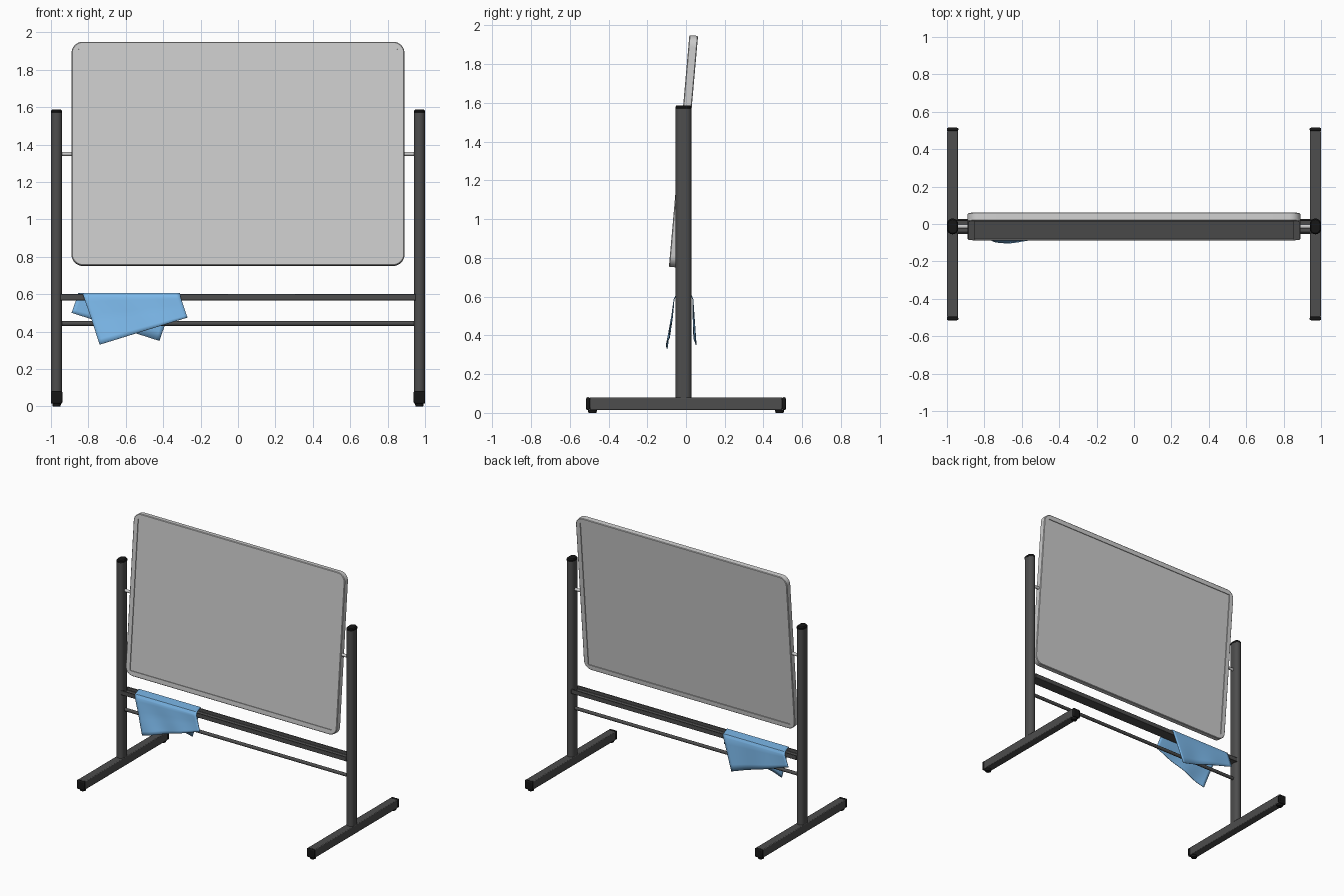
import bpy, bmesh, math
from mathutils import Vector

if "Cube" in bpy.data.objects:
    bpy.data.objects.remove(bpy.data.objects["Cube"])

YC = -0.013          # depth centre of posts, rails and board


def material(name, rgb):
    m = bpy.data.materials.new(name)
    m.diffuse_color = (*rgb, 1)
    m.use_nodes = True
    m.node_tree.nodes["Principled BSDF"].inputs["Base Color"].default_value = m.diffuse_color
    return m


DARK = material("dark_metal", (0.075, 0.075, 0.075))
BLACK = material("black_plastic", (0.008, 0.008, 0.008))
BLUE = material("blue_cloth", (0.2, 0.48, 0.82))


def add_object(name, bm, mat=None, bevel=0, smooth=True):
    bmesh.ops.recalc_face_normals(bm, faces=bm.faces)
    me = bpy.data.meshes.new(name)
    bm.to_mesh(me)
    bm.free()
    ob = bpy.data.objects.new(name, me)
    bpy.context.collection.objects.link(ob)
    if mat:
        me.materials.append(mat)
    if bevel:
        b = ob.modifiers.new("bevel", 'BEVEL')
        b.width, b.segments, b.limit_method = bevel, 2, 'ANGLE'
    if smooth:
        bpy.ops.object.select_all(action='DESELECT')
        ob.select_set(True)
        bpy.context.view_layer.objects.active = ob
        bpy.ops.object.shade_smooth_by_angle(angle=math.radians(35))
    return ob


def loft(name, loops, mat=None, caps=True, cyclic=False, **kw):
    """Skin a series of closed loops that share a point count."""
    bm = bmesh.new()
    rings = [[bm.verts.new(p) for p in lp] for lp in loops]
    n = len(rings[0])
    pairs = list(zip(rings, rings[1:])) + ([(rings[-1], rings[0])] if cyclic else [])
    for a, b in pairs:
        for i in range(n):
            j = (i + 1) % n
            bm.faces.new((a[i], a[j], b[j], b[i]))
    if caps:
        bm.faces.new(rings[0])
        bm.faces.new(rings[-1])
    return add_object(name, bm, mat, **kw)


def rounded_rect(hw, hh, r, seg=8):
    pts = []
    for k, (sx, sy) in enumerate(((1, 1), (-1, 1), (-1, -1), (1, -1))):
        for i in range(seg + 1):
            a = math.pi / 2 * (k + i / seg)
            pts.append((sx * (hw - r) + r * math.cos(a), sy * (hh - r) + r * math.sin(a)))
    return pts


def box(name, lo, hi, mat=None, bevel=0):
    (x0, y0, z0), (x1, y1, z1) = lo, hi
    loop = [(x0, y0), (x1, y0), (x1, y1), (x0, y1)]
    return loft(name, [[(x, y, z) for x, y in loop] for z in (z0, z1)], mat, bevel=bevel)


def rod_x(name, x0, x1, y, z, r, mat=None):
    c = [(r * math.cos(i * math.tau / 20), r * math.sin(i * math.tau / 20)) for i in range(20)]
    return loft(name, [[(x, y + a, z + b) for a, b in c] for x in (x0, x1)], mat)


def upright(name, x, y, levels, mat):
    """Vertical piece from (z, half width, half depth) levels with rounded section."""
    return loft(name, [[(x + a, y + b, z) for a, b in rounded_rect(w, d, w * 0.98)]
                       for z, w, d in levels], mat)


# Stands: post, foot beam, end caps and pads on each side
for side, sx in (("left", -1), ("right", 1)):
    x = sx * 0.97
    upright(side + "_post", x, YC, [(0.07, 0.029, 0.041), (1.57, 0.029, 0.041)], DARK)
    upright(side + "_post_cap", x, YC,
            [(1.568, 0.03, 0.042), (1.58, 0.03, 0.042), (1.587, 0.024, 0.036)], BLACK)
    box(side + "_foot", (x - 0.03, -0.497, 0.015), (x + 0.03, 0.497, 0.08), DARK, 0.005)
    for end, sy in (("front", -1), ("back", 1)):
        ys = sorted((sy * 0.496, sy * 0.515))
        box(f"{side}_{end}_foot_cap", (x - 0.031, ys[0], 0.014), (x + 0.031, ys[1], 0.081),
            BLACK, 0.007)
        upright(f"{side}_{end}_pad", x, sy * 0.483,
                [(0, 0.02, 0.02), (0.008, 0.023, 0.023), (0.018, 0.023, 0.023)], BLACK)
    # Pivot pin between post and board
    rod_x(side + "_pivot", sx * 0.88, sx * 0.955, YC, 1.35, 0.011)

# Pen tray (open channel) and lower cross rail
U = [(-.041, -.017), (.041, -.017), (.041, .017), (.033, .017),
     (.033, -.008), (-.033, -.008), (-.033, .017), (-.041, .017)]
loft("pen_tray", [[(x, YC + a, 0.584 + b) for a, b in U] for x in (-0.95, 0.95)], DARK,
     bevel=0.003)
rod_x("lower_rail", -0.95, 0.95, YC, 0.443, 0.0125, DARK)

# Tilting board: rounded frame ring plus recessed panel
T = 0.0225
section = [(0.037, 0, 0.008, -T), (0.004, 0, 0.057, -T), (0, 0, 0.06, -T + 0.004),
           (0, 0, 0.06, T - 0.004), (0.004, 0, 0.057, T), (0.037, 0, 0.008, T)]
loops = [[(a, y, b) for a, b in rounded_rect(0.89 - ins, 0.6 - ins, r)]
         for ins, _, r, y in section]
frame = loft("board_frame", loops, caps=False, cyclic=True)
panel = box("board_panel", (-0.856, -T + 0.006, -0.566), (0.856, T - 0.006, 0.566))
for ob in (frame, panel):
    ob.location = (0, YC, 1.35)
    ob.rotation_euler.x = math.radians(-5.05)

# Cloth draped askew over the tray: left and right edge paths, front to back
left = [(-.74, -.10, .33), (-.785, -.075, .47), (-.825, -.062, .585), (-.83, -.052, .605),
        (-.855, .028, .605), (-.86, .036, .585), (-.89, .038, .50)]
right = [(-.27, -.075, .475), (-.29, -.067, .535), (-.307, -.062, .585), (-.31, -.052, .605),
         (-.335, .028, .605), (-.34, .036, .585), (-.42, .047, .35)]


def resample(path, sub=5):
    out = []
    for a, b in zip(path, path[1:]):
        out += [Vector(a).lerp(Vector(b), i / sub) for i in range(sub)]
    return out + [Vector(path[-1])]


bm = bmesh.new()
N = 24
rows = []
for a, b in zip(resample(left), resample(right)):
    row = []
    for i in range(N + 1):
        p = a.lerp(b, i / N)
        hang = max(0, 0.59 - p.z) / 0.25
        p.y += 0.006 * hang * math.sin(i / N * 11 + p.z * 8)   # soft ripples
        row.append(bm.verts.new(p))
    rows.append(row)
for r0, r1 in zip(rows, rows[1:]):
    for i in range(N):
        bm.faces.new((r0[i], r0[i + 1], r1[i + 1], r1[i]))
cloth = add_object("cloth", bm, BLUE)
solid = cloth.modifiers.new("thickness", 'SOLIDIFY')
solid.thickness, solid.offset = 0.004, 0
